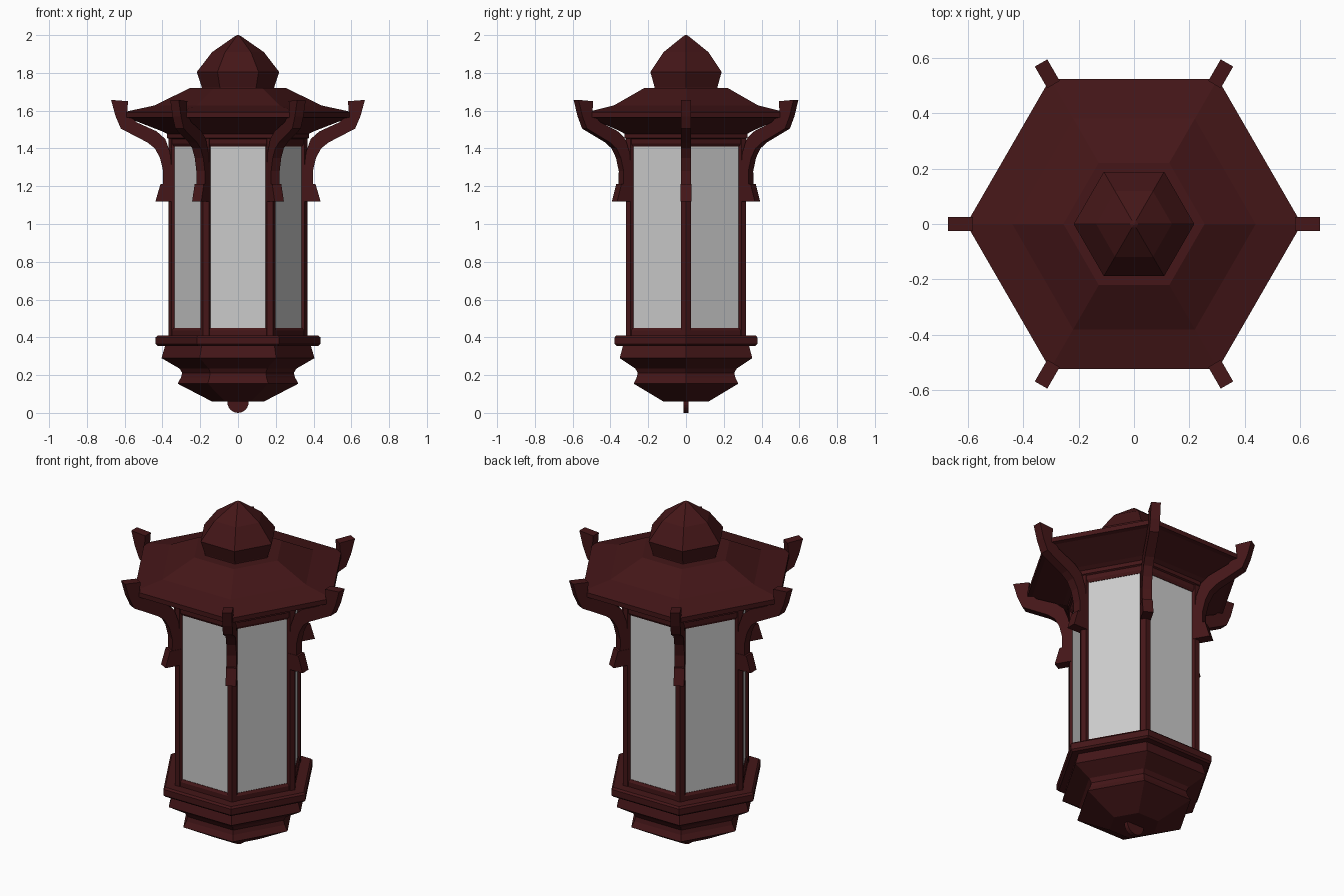
import bpy, bmesh, math
from mathutils import Matrix

if "Cube" in bpy.data.objects:
    bpy.data.objects.remove(bpy.data.objects["Cube"])

red = bpy.data.materials.new("dark_red")
red.diffuse_color = (0.058, 0.008, 0.009, 1)
red.use_nodes = True
red.node_tree.nodes["Principled BSDF"].inputs["Base Color"].default_value = red.diffuse_color


def finish(name, bm, mat=red):
    bmesh.ops.recalc_face_normals(bm, faces=bm.faces)
    me = bpy.data.meshes.new(name)
    bm.to_mesh(me)
    bm.free()
    if mat:
        me.materials.append(mat)
    ob = bpy.data.objects.new(name, me)
    bpy.context.collection.objects.link(ob)
    return ob


def hex_lathe(name, profile, mat=red, caps=True):
    """Six-sided solid from (corner radius, z) points, corners on the x axis."""
    bm = bmesh.new()
    rings = [[bm.verts.new((r * math.cos(i * math.pi / 3), r * math.sin(i * math.pi / 3), z))
              for i in range(6)] for r, z in profile]
    for a, b in zip(rings, rings[1:]):
        for i in range(6):
            j = (i + 1) % 6
            bm.faces.new((a[i], a[j], b[j], b[i]))
    if caps:
        bm.faces.new(rings[0][::-1])
        bm.faces.new(rings[-1])
    return finish(name, bm, mat)


def six_extrusions(name, points, depth):
    """Extrude an outline of 3D points along depth, repeated at the six corners."""
    bm = bmesh.new()
    for i in range(6):
        rot = Matrix.Rotation(i * math.pi / 3, 4, 'Z')
        f = bm.faces.new([bm.verts.new(rot @ Matrix.Translation(p).translation) for p in points])
        ext = bmesh.ops.extrude_face_region(bm, geom=[f])['geom']
        vec = rot @ Matrix.Translation(depth).translation
        bmesh.ops.translate(bm, vec=vec, verts=[v for v in ext if isinstance(v, bmesh.types.BMVert)])
    return finish(name, bm)


# Stepped base and the slab above it
hex_lathe("base", [(.137, .06), (.32, .155), (.302, .187), (.295, .212), (.31, .235),
                   (.405, .29), (.385, .357)])
hex_lathe("base_slab", [(.425, .355), (.436, .365), (.436, .40), (.425, .41)])

# Glass panels, rails and corner posts
hex_lathe("glass_panels", [(.351, .42), (.351, 1.46)], None, False)
hex_lathe("bottom_rail", [(.364, .40), (.364, .437), (.354, .45)])
hex_lathe("top_rail", [(.354, 1.41), (.364, 1.425), (.364, 1.45), (.375, 1.455), (.375, 1.49)])
six_extrusions("corner_posts", [(.368, 0, .40), (.353, .026, .40), (.31, .026, .40),
                                (.31, -.026, .40), (.353, -.026, .40)], (0, 0, 1.06))

# Roof and finial
hex_lathe("roof", [(.37, 1.475), (.40, 1.49), (.58, 1.56), (.606, 1.565), (.606, 1.592),
                   (.44, 1.628), (.255, 1.72), (.19, 1.72)])
hex_lathe("finial", [(.19, 1.70), (.192, 1.725), (.218, 1.805), (.137, 1.91), (.015, 1.995), (.004, 2.0)])

# Curved brackets carrying the roof corners
arm = [(.35, 1.20), (.397, 1.20), (.396, 1.28), (.413, 1.35), (.44, 1.40), (.48, 1.432), (.62, 1.505),
       (.648, 1.57), (.672, 1.657), (.582, 1.65), (.587, 1.59), (.54, 1.54), (.43, 1.49),
       (.385, 1.45), (.36, 1.38), (.352, 1.30)]
six_extrusions("brackets", [(r, -.026, z) for r, z in arm], (0, .052, 0))
foot = [(.345, 1.12), (.437, 1.12), (.41, 1.213), (.345, 1.213)]
six_extrusions("bracket_feet", [(r, -.028, z) for r, z in foot], (0, .056, 0))

# Small disc under the base
bm = bmesh.new()
bmesh.ops.create_cone(bm, cap_ends=True, segments=24, radius1=.056, radius2=.056, depth=.025,
                      matrix=Matrix.Translation((0, 0, .056)) @ Matrix.Rotation(math.pi / 2, 4, 'X'))
finish("bottom_disc", bm)
